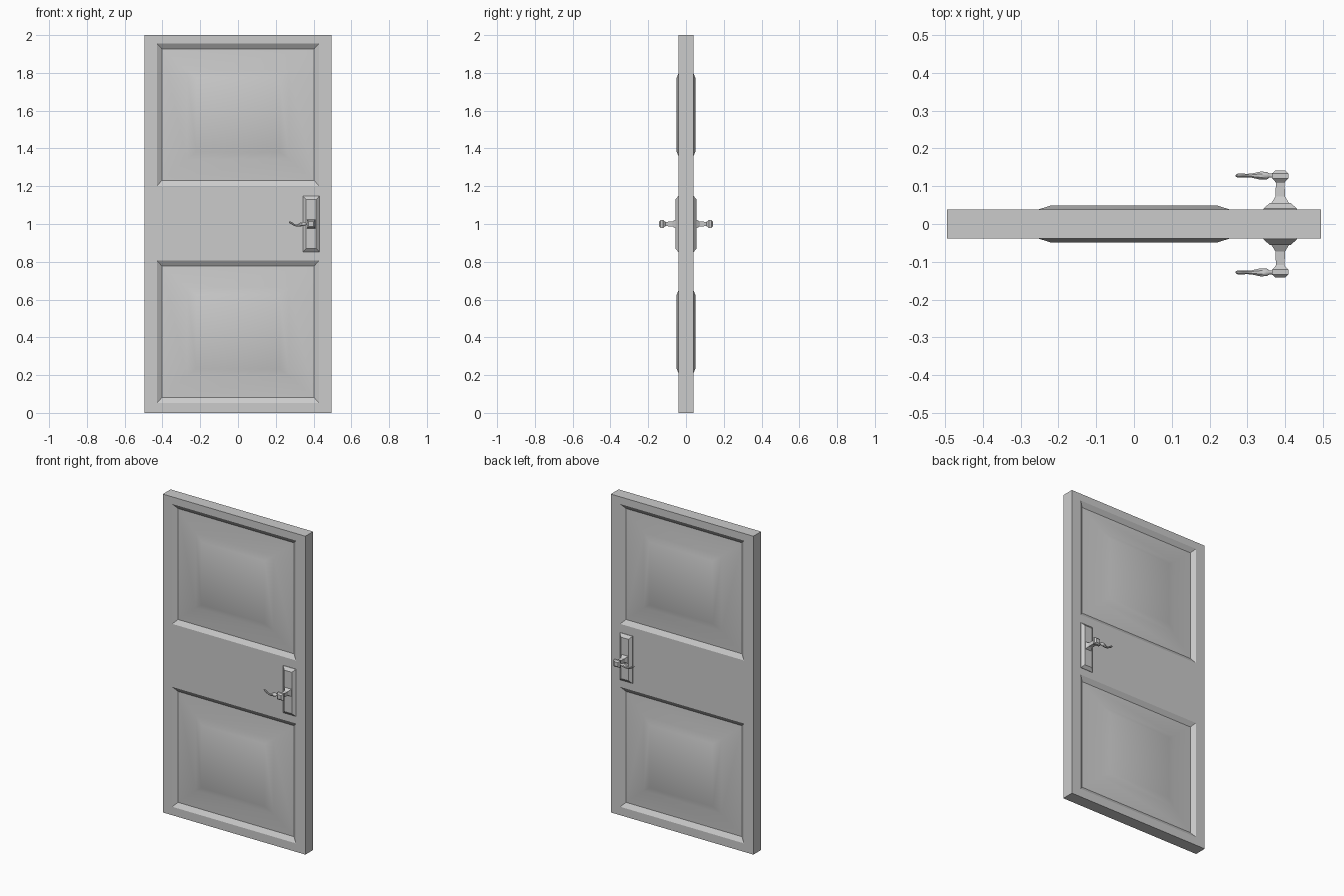
import bpy, bmesh, math

if "Cube" in bpy.data.objects:
    bpy.data.objects.remove(bpy.data.objects["Cube"])

HX, HY = 0.4955, 0.0385          # half width / half thickness of slab
LOCK_X, LOCK_Z = 0.387, 1.0


def finish(name, bm, mirror=False, angle=30):
    bmesh.ops.recalc_face_normals(bm, faces=bm.faces[:])
    me = bpy.data.meshes.new(name)
    bm.to_mesh(me)
    bm.free()
    ob = bpy.data.objects.new(name, me)
    bpy.context.collection.objects.link(ob)
    if mirror:
        m = ob.modifiers.new("both_sides", 'MIRROR')
        m.use_axis = (False, True, False)
        m.use_mirror_merge = False
    bpy.ops.object.select_all(action='DESELECT')
    ob.select_set(True)
    bpy.context.view_layer.objects.active = ob
    bpy.ops.object.shade_smooth_by_angle(angle=math.radians(angle))
    return ob


def loft(bm, rings, caps=True):
    """Skin a list of equal-length closed point rings."""
    vr = [[bm.verts.new(p) for p in r] for r in rings]
    n = len(vr[0])
    for a, b in zip(vr, vr[1:]):
        for i in range(n):
            j = (i + 1) % n
            bm.faces.new((a[i], a[j], b[j], b[i]))
    if caps:
        bm.faces.new(vr[0])
    bm.faces.new(vr[-1])


def rect(cx, cz, hx, hz, y):
    return [(cx + sx * hx, y, cz + sz * hz) for sx, sz in ((-1, -1), (1, -1), (1, 1), (-1, 1))]


# Door slab: gridded faces with two sunken, raised-centre panels per side
xs = [-HX, -0.43, 0.43, HX]
zs = [0, 0.053, 0.806, 1.202, 1.955, 2]
bm = bmesh.new()
for y in (-HY, HY):
    s = 1 if y > 0 else -1
    for i in range(3):
        for k in range(5):
            q = [(xs[i], y, zs[k]), (xs[i + 1], y, zs[k]), (xs[i + 1], y, zs[k + 1]), (xs[i], y, zs[k + 1])]
            if i == 1 and k in (1, 3):
                cz, hz = (zs[k] + zs[k + 1]) / 2, (zs[k + 1] - zs[k]) / 2
                loft(bm, [q,
                          rect(0, cz, 0.403, hz - 0.028, s * 0.02),
                          rect(0, cz, 0.27, 0.235, s * 0.033),
                          rect(0, cz, 0.22, 0.197, s * 0.049)], caps=False)
            else:
                bm.faces.new([bm.verts.new(p) for p in q])
bmesh.ops.remove_doubles(bm, verts=bm.verts[:], dist=1e-5)
# Slab edges join the two sides
rim = [e for e in bm.edges if e.is_boundary]
bmesh.ops.bridge_loops(bm, edges=rim)
finish("door_slab", bm)

# Lock plate with sloping border
bm = bmesh.new()
loft(bm, [rect(LOCK_X, LOCK_Z, hx, hz, -y) for hx, hz, y in
          ((0.044, 0.148, 0.034), (0.044, 0.148, 0.041), (0.027, 0.130, 0.056))])
finish("lock_plate", bm, True)

# Spindle: flared base, square stem and chamfered knob
bm = bmesh.new()
loft(bm, [rect(LOCK_X, LOCK_Z, h, h, -y) for y, h in
          ((0.05, 0.023), (0.056, 0.023), (0.073, 0.0125), (0.109, 0.0115),
           (0.113, 0.014), (0.121, 0.0215), (0.134, 0.0215), (0.142, 0.013))])
finish("handle_spindle", bm, True)

# Curved lever, turned profile along a gently bent path
path = [(0.372, 1.0, 0.006), (0.358, 1.0, 0.006), (0.352, 1.0, 0.0105), (0.336, 0.999, 0.0115),
        (0.325, 0.994, 0.009), (0.312, 0.991, 0.006), (0.298, 0.995, 0.005),
        (0.286, 1.003, 0.006), (0.276, 1.009, 0.006), (0.270, 1.011, 0.003)]
bm = bmesh.new()
rings = []
for i, (x, z, r) in enumerate(path):
    a, b = path[max(i - 1, 0)], path[min(i + 1, len(path) - 1)]
    t = math.atan2(b[1] - a[1], a[0] - b[0])
    ring = []
    for k in range(8):
        w = math.tau * (k + 0.5) / 8
        u = r * math.sin(w)
        ring.append((x + u * math.sin(t), -0.128 + r * math.cos(w), z + u * math.cos(t)))
    rings.append(ring)
loft(bm, rings)
finish("lever", bm, True, 40)
